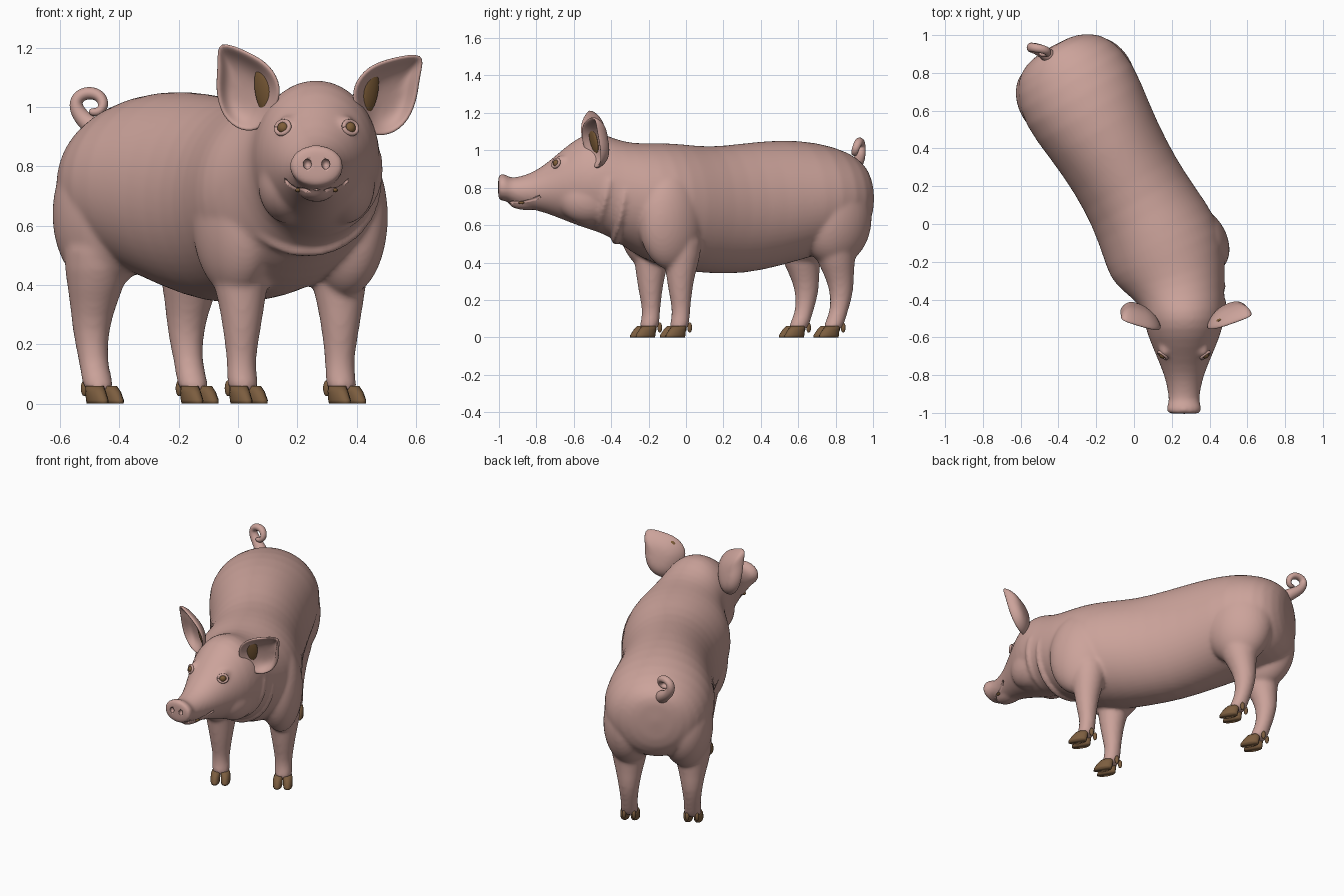
import bpy, bmesh, math
from mathutils import Vector, Matrix

cube = bpy.data.objects.get("Cube")
if cube:
    bpy.data.objects.remove(cube, do_unlink=True)


def material(name, color):
    m = bpy.data.materials.new(name)
    m.use_nodes = True
    m.diffuse_color = (*color, 1)
    m.node_tree.nodes["Principled BSDF"].inputs["Base Color"].default_value = (*color, 1)
    return m


SKIN = material("pink skin", (0.60, 0.365, 0.325))
HOOF = material("hoof brown", (0.20, 0.11, 0.05))
AMBER = material("eye and ear brown", (0.21, 0.11, 0.04))

# The body is turned to the head: forward and sideways directions of the trunk
TURN = math.radians(30)
SIDE = Vector((math.cos(TURN), math.sin(TURN), 0))
FWD = Vector((SIDE.y, -SIDE.x, 0))
UP = Vector((0, 0, 1))
HEAD_X = 0.265


def loft(bm, rings, sides=20):
    """Closed skin through rings given as centre, side radius vector, up radius vector."""
    loops = []
    for c, a, b in rings:
        angles = [2 * math.pi * i / sides for i in range(sides)]
        loops.append([bm.verts.new(c + a * math.cos(t) + b * math.sin(t)) for t in angles])
    for p, q in zip(loops, loops[1:]):
        for i in range(sides):
            j = (i + 1) % sides
            bm.faces.new((p[i], p[j], q[j], q[i]))
    bm.faces.new(loops[0][::-1])
    bm.faces.new(loops[-1])


def tube(bm, points, radii, ref, sides=10):
    pts = [Vector(p) for p in points]
    rings = []
    for i, p in enumerate(pts):
        t = (pts[min(i + 1, len(pts) - 1)] - pts[max(i - 1, 0)]).normalized()
        a = t.cross(ref).normalized()
        rings.append((p, a * radii[i], a.cross(t) * radii[i]))
    loft(bm, rings, sides)


def ellipsoid(bm, center, radii, rot=Matrix()):
    m = Matrix.Translation(center) @ rot @ Matrix.Diagonal((*radii, 1))
    bmesh.ops.create_uvsphere(bm, u_segments=20, v_segments=14, radius=1, matrix=m)


def finish(name, bm, mat, subsurf=0):
    bmesh.ops.recalc_face_normals(bm, faces=bm.faces)
    for f in bm.faces:
        f.smooth = True
    me = bpy.data.meshes.new(name)
    bm.to_mesh(me)
    bm.free()
    me.materials.append(mat)
    ob = bpy.data.objects.new(name, me)
    bpy.context.collection.objects.link(ob)
    if subsurf:
        ob.modifiers.new("Subdivision", "SUBSURF").levels = subsurf
        ob.modifiers["Subdivision"].render_levels = subsurf
    return ob


# Trunk, neck and head: x, y, turn in degrees, half width, bottom, top
TRUNK = [
    (-.44, .94, 30, .10, .64, .89), (-.42, .91, 30, .215, .53, .945),
    (-.37, .835, 30, .295, .47, 1.0), (-.29, .685, 30, .335, .44, 1.047),
    (-.185, .50, 30, .302, .38, 1.06), (-.07, .30, 30, .28, .335, 1.038),
    (.03, .12, 30, .285, .34, 1.017), (.11, -.03, 28, .31, .355, 1.037),
    (.17, -.16, 24, .325, .39, 1.042), (.215, -.28, 16, .282, .45, 1.037),
    (.245, -.38, 8, .235, .52, 1.06), (.265, -.46, 2, .218, .56, 1.10),
    (.265, -.55, 0, .208, .585, 1.09), (.265, -.65, 0, .168, .625, 1.015),
    (.265, -.75, 0, .125, .665, .925), (.265, -.83, 0, .096, .685, .877),
    (.265, -.90, 0, .084, .70, .857), (.265, -.945, 0, .08, .725, .852),
    (.265, -.965, 0, .094, .728, .876), (.265, -1.0, 0, .092, .73, .874),
    (.265, -1.005, 0, .075, .745, .86)]
skin = bmesh.new()
loft(skin, [(Vector((x, y, (lo + hi) / 2)),
             Vector((math.cos(math.radians(a)), math.sin(math.radians(a)), 0)) * w,
             UP * (hi - lo) / 2) for x, y, a, w, lo, hi in TRUNK], 28)

# Legs: forward offset, height, length radius, width radius
HIND = [(.02, .03, .058, .056), (-.005, .09, .053, .052), (-.03, .15, .05, .05),
        (-.045, .25, .066, .063), (-.025, .34, .083, .08), (0, .44, .115, .11), (.01, .6, .15, .125)]
FORE = [(.015, .03, .056, .056), (0, .09, .05, .053), (-.005, .15, .049, .05),
        (0, .24, .064, .064), (0, .33, .078, .078), (-.01, .42, .10, .098), (-.01, .6, .13, .115)]
# Foot position, leg path, muscle position, muscle radii
HAM, SHOULDER = (.16, .215, .26), (.13, .19, .27)
LEGS = {"hind_left": (-.155, .795, HIND, (-.16, .795, .64), HAM),
        "hind_right": (-.475, .61, HIND, (-.455, .645, .64), HAM),
        "front_left": (.345, -.03, FORE, (.362, -.08, .63), SHOULDER),
        "front_right": (.013, -.19, FORE, (-.012, -.19, .63), SHOULDER)}
turn = Matrix.Rotation(TURN, 4, "Z")
for name, (x, y, path, muscle, size) in LEGS.items():
    base = Vector((x, y, 0))
    loft(skin, [(base + FWD * u + UP * z, SIDE * rn, FWD * ru) for u, z, ru, rn in path], 16)
    ellipsoid(skin, muscle, size, turn)
    # Cloven hoof with two dewclaws
    hoof = bmesh.new()
    for s in (-1, 1):
        toe = base + FWD * path[0][0] + SIDE * s * .029
        loft(hoof, [(toe + FWD * u + SIDE * s * d + UP * z, SIDE * rn, FWD * ru)
                    for u, z, ru, rn, d in ((.034, 0, .058, .026, .001), (.032, .012, .059, .028, .001),
                                            (.02, .04, .05, .028, 0), (.008, .06, .042, .025, -.003))], 16)
        ellipsoid(hoof, toe - FWD * .056 + UP * .052, (.012, .013, .027), turn)
    finish(name + "_hoof", hoof, HOOF)

# Brows, jowls and lower jaw
for s in (-1, 1):
    ellipsoid(skin, (HEAD_X + s * .099, -.665, .933), (.034, .045, .04))
    ellipsoid(skin, (HEAD_X + s * .09, -.52, .74), (.11, .17, .135))
ellipsoid(skin, (HEAD_X, -.85, .715), (.06, .10, .035))

# Shallow neck folds under the throat
for y, r, z, cx in ((-.42, .215, .79, HEAD_X), (-.33, .24, .745, .235)):
    arc = [math.radians(a) for a in range(160, 381, 20)]
    tube(skin, [(cx + r * math.cos(t), y + .05 * math.sin(t), z + r * math.sin(t)) for t in arc],
         [.018] * len(arc), Vector((0, 1, 0)))

body = finish("body", skin, SKIN, 1)
remesh = body.modifiers.new("Blend", "REMESH")
remesh.mode = "VOXEL"
remesh.voxel_size = 0.0105
remesh.use_smooth_shade = True
soft = body.modifiers.new("Soften", "SMOOTH")
soft.factor = 0.5
soft.iterations = 12

# Nostrils and mouth line are carved out
nostrils = bmesh.new()
for s in (-1, 1):
    ellipsoid(nostrils, (HEAD_X + s * .031, -1.0, .808), (.014, .022, .017))
mouth = bmesh.new()
half = [(.104, -.78, .755), (.092, -.82, .735), (.07, -.87, .722), (.055, -.92, .722)]
line = half + [(0, -.952, .728)] + [(-x, y, z) for x, y, z in reversed(half)]
tube(mouth, [(HEAD_X + x, y, z) for x, y, z in line], [.008] * len(line), UP, 8)
for name, bm in (("nostril_cutter", nostrils), ("mouth_cutter", mouth)):
    cutter = finish(name, bm, SKIN)
    cutter.hide_render = True
    cutter.hide_set(True)
    cut = body.modifiers.new(name, "BOOLEAN")
    cut.operation = "DIFFERENCE"
    cut.solver = "EXACT"
    cut.object = cutter

# Ears: outward distance from the head centre and height, cupped to the front
EAR = [(.12, 1.07), (.165, 1.14), (.24, 1.175), (.358, 1.212), (.338, 1.13),
       (.34, 1.04), (.31, .95), (.24, .905), (.17, .92), (.13, 1.0)]
for s, name in ((1, "left"), (-1, "right")):
    pivot, lean = Vector((.15, 1.05)), Matrix.Rotation(math.radians(-6 * s), 2)
    rim = [pivot + lean @ (Vector(p) - pivot) for p in EAR]
    mid = sum(rim, Vector((0, 0))) / len(rim)
    bm = bmesh.new()
    rings = []
    for scale, push in ((1, 0), (.78, .045), (.4, .07)):
        ring = [mid + (p - mid) * scale for p in rim]
        rings.append([bm.verts.new((HEAD_X + s * p.x, -.515 - .25 * (p.y - .93) + .42 * (p.x - .15) + push, p.y))
                      for p in ring])
    for p, q in zip(rings, rings[1:]):
        for i in range(len(p)):
            j = (i + 1) % len(p)
            bm.faces.new((p[i], p[j], q[j], q[i]))
    bm.faces.new(rings[-1])
    ear = finish(name + "_ear", bm, SKIN)
    solid = ear.modifiers.new("Thickness", "SOLIDIFY")
    solid.thickness = 0.022
    solid.offset = 0
    sub = ear.modifiers.new("Subdivision", "SUBSURF")
    sub.levels = sub.render_levels = 2
    # Dark inner ear
    bm = bmesh.new()
    tilt = Matrix.Rotation(math.radians(34 * s), 4, "Z") @ Matrix.Rotation(math.radians(14), 4, "X")
    ellipsoid(bm, (HEAD_X + s * .18, -.494, 1.055), (.033, .012, .08), tilt)
    finish(name + "_inner_ear", bm, AMBER)

    # Eye with a ring of eyelid
    look = Vector((s * .55, -.75, .3)).normalized()
    center = Vector((HEAD_X + s * .112, -.692, .93))
    bm = bmesh.new()
    ellipsoid(bm, center, (.02, .02, .02))
    finish(name + "_eye", bm, AMBER)
    across = look.cross(UP).normalized()
    upward = across.cross(look)
    bm = bmesh.new()
    arc = [2 * math.pi * i / 20 for i in range(21)]
    tube(bm, [center + look * .004 + across * .027 * math.cos(t) + upward * .022 * math.sin(t) for t in arc],
         [.008] * 21, look, 8)
    finish(name + "_eyelid", bm, SKIN)

    # Tooth showing in the mouth line
    bm = bmesh.new()
    ellipsoid(bm, (HEAD_X + s * .063, -.88, .72), (.009, .016, .007))
    finish(name + "_tooth", bm, AMBER)

# Curly tail
bm = bmesh.new()
curl = [(-.43, .87, .89), (-.475, .91, .925), (-.52, .93, .955), (-.55, .935, 1.0), (-.543, .935, 1.035),
        (-.505, .93, 1.052), (-.463, .92, 1.04), (-.45, .905, 1.005), (-.47, .90, .98), (-.505, .90, .985)]
tube(bm, curl, [.045, .037, .03, .027, .025, .024, .023, .021, .018, .012], Vector((0, 1, 0)), 12)
finish("tail", bm, SKIN, 2)
